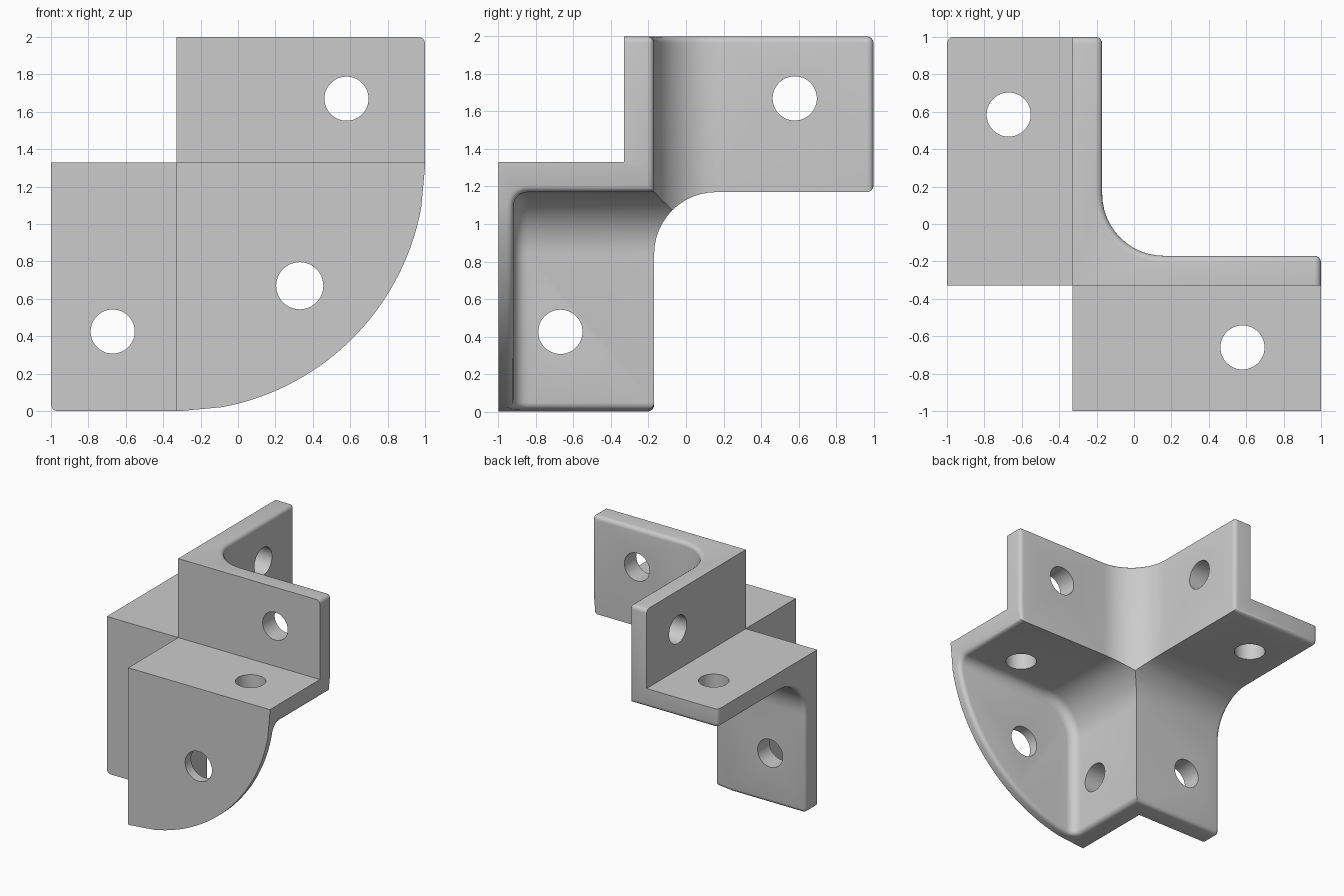
import bpy, bmesh, math
from mathutils import Vector

if "Cube" in bpy.data.objects:
    bpy.data.objects.remove(bpy.data.objects["Cube"], do_unlink=True)

OUT, INN = -0.33, -0.17            # outer and inner wall planes in x and y
Z_OUT, Z_INN = 1.33, 1.17          # the same for the level plates
ARC_R = 1.332                      # radius of the quarter-disc end plate
ROUND = 0.035

grey = bpy.data.materials.new("grey")
grey.use_nodes = True
grey.diffuse_color = (0.6, 0.6, 0.6, 1)
grey.node_tree.nodes["Principled BSDF"].inputs["Base Color"].default_value = (0.6, 0.6, 0.6, 1)


def prism(name, pts, axis, lo, hi, bevel=None, offset=0.0):
    """Extrude a 2D outline along an axis; bevel the edges chosen by a rule."""
    def place(p, h):
        c = list(p)
        c.insert(axis, h)
        return Vector(c)
    bm = bmesh.new()
    base = [bm.verts.new(place(p, lo)) for p in pts]
    top = [bm.verts.new(place(p, hi)) for p in pts]
    bm.faces.new(base[::-1])
    bm.faces.new(top)
    for i in range(len(pts)):
        j = (i + 1) % len(pts)
        bm.faces.new((base[i], base[j], top[j], top[i]))
    if bm.calc_volume(signed=True) < 0:
        bmesh.ops.reverse_faces(bm, faces=bm.faces[:])
    bm.normal_update()
    if bevel:
        bmesh.ops.bevel(bm, geom=[e for e in bm.edges if bevel(e)], offset=offset,
                        segments=5, profile=0.5, affect='EDGES')
    me = bpy.data.meshes.new(name)
    bm.to_mesh(me)
    bm.free()
    me.materials.append(grey)
    ob = bpy.data.objects.new(name, me)
    bpy.context.collection.objects.link(ob)
    return ob


def corner(axis, u, su, v, sv, r=0.0, lo=-3, hi=4, **kw):
    """Quarter-space cutter whose corner edge runs along an axis, rounded by r."""
    pts = [(u, v)]
    if r:
        ts = [math.pi / 2 * i / 12 for i in range(13)]
        pts = [(u + su * r * (1 - math.cos(t)), v + sv * r * (1 - math.sin(t))) for t in ts]
    pts += [(u + 4 * su, v), (u + 4 * su, v + 4 * sv), (u, v + 4 * sv)]
    if r:
        pts = pts[:-4] + pts[-3:] if pts[-4] == pts[-3] else pts
    return prism("cutter", pts, axis, lo, hi, **kw)


def cut(target, tool):
    mod = target.modifiers.new("cut", 'BOOLEAN')
    mod.object, mod.operation, mod.solver = tool, 'DIFFERENCE', 'EXACT'
    bpy.context.view_layer.objects.active = target
    bpy.ops.object.modifier_apply(modifier=mod.name)
    bpy.data.objects.remove(tool, do_unlink=True)


# Block that becomes the three crossing angle plates
bracket = prism("corner_bracket", [(-1, -1), (1, -1), (1, 1), (-1, 1)], 2, 0, 2)

# Outer seats, with sharp corners
cut(bracket, corner(2, OUT, -1, OUT, -1))
cut(bracket, corner(0, OUT, -1, Z_OUT, 1))
cut(bracket, corner(1, OUT, -1, Z_OUT, 1))

# Inner hollows, with filleted corners; the last also blends into the end plate
cut(bracket, corner(2, INN, 1, INN, 1, 0.33))
cut(bracket, corner(0, INN, 1, Z_INN, -1, 0.33))
cut(bracket, corner(1, INN, 1, Z_INN, -1, 0.33, lo=-0.92, offset=0.075,
                    bevel=lambda e: all(v.co.y < -0.91 for v in e.verts)))

# Quarter-disc outline of the end plate
angles = [0] + [10.6 + 68.8 * i / 34 for i in range(35)] + [90]
arc = [(OUT + ARC_R * math.cos(math.radians(a)), Z_OUT - ARC_R * math.sin(math.radians(a)))
       for a in angles]
cut(bracket, prism("cutter", arc + [(OUT, -2), (3, -2), (3, Z_OUT)], 1, -2, 0.5))

# Round the inner rims and free corners of the plates
ENDS = [(0, -1), (0, 1), (1, 1), (2, 0), (2, 2)]
SEATS = [(0, OUT), (1, OUT), (2, Z_OUT), (1, -1)]


def lies_on(face, planes):
    return any(all(abs(v.co[a] - d) < 1e-3 for v in face.verts) for a, d in planes)


def on_arc(face):
    return abs(face.normal.y) < 0.01 and all(
        abs(math.hypot(v.co.x - OUT, v.co.z - Z_OUT) - ARC_R) < 0.01 for v in face.verts)


def is_rim(e):
    return (len(e.link_faces) == 2 and e.calc_face_angle() > 0.5
            and any(lies_on(f, ENDS) or on_arc(f) for f in e.link_faces)
            and not any(lies_on(f, SEATS) for f in e.link_faces))


bm = bmesh.new()
bm.from_mesh(bracket.data)
bmesh.ops.remove_doubles(bm, verts=bm.verts, dist=1e-5)
bmesh.ops.dissolve_limit(bm, angle_limit=0.01, verts=bm.verts, edges=bm.edges)
bm.normal_update()
bmesh.ops.bevel(bm, geom=[e for e in bm.edges if is_rim(e)], offset=ROUND, segments=4,
                profile=0.5, affect='EDGES', clamp_overlap=False)
bm.to_mesh(bracket.data)
bm.free()

# Screw holes: axis, position across the axis, plate centre along it, radius
HOLES = [(0, 0.58, 1.67, -0.25, 0.118), (0, -0.67, 0.425, -0.25, 0.118),
         (1, 0.58, 1.67, -0.25, 0.118), (1, -0.67, 0.425, -0.25, 0.118),
         (1, 0.33, 0.67, -0.96, 0.126),
         (2, -0.67, 0.585, 1.25, 0.118), (2, 0.58, -0.66, 1.25, 0.118)]
for axis, u, v, mid, r in HOLES:
    ring = [(u + r * math.cos(t), v + r * math.sin(t))
            for t in (math.tau * i / 48 for i in range(48))]
    cut(bracket, prism("hole", ring, axis, mid - 0.2, mid + 0.2))

# Smooth shading with sharp edges kept
bpy.ops.object.select_all(action='DESELECT')
bracket.select_set(True)
bpy.context.view_layer.objects.active = bracket
bpy.ops.object.shade_smooth_by_angle(angle=math.radians(30))
